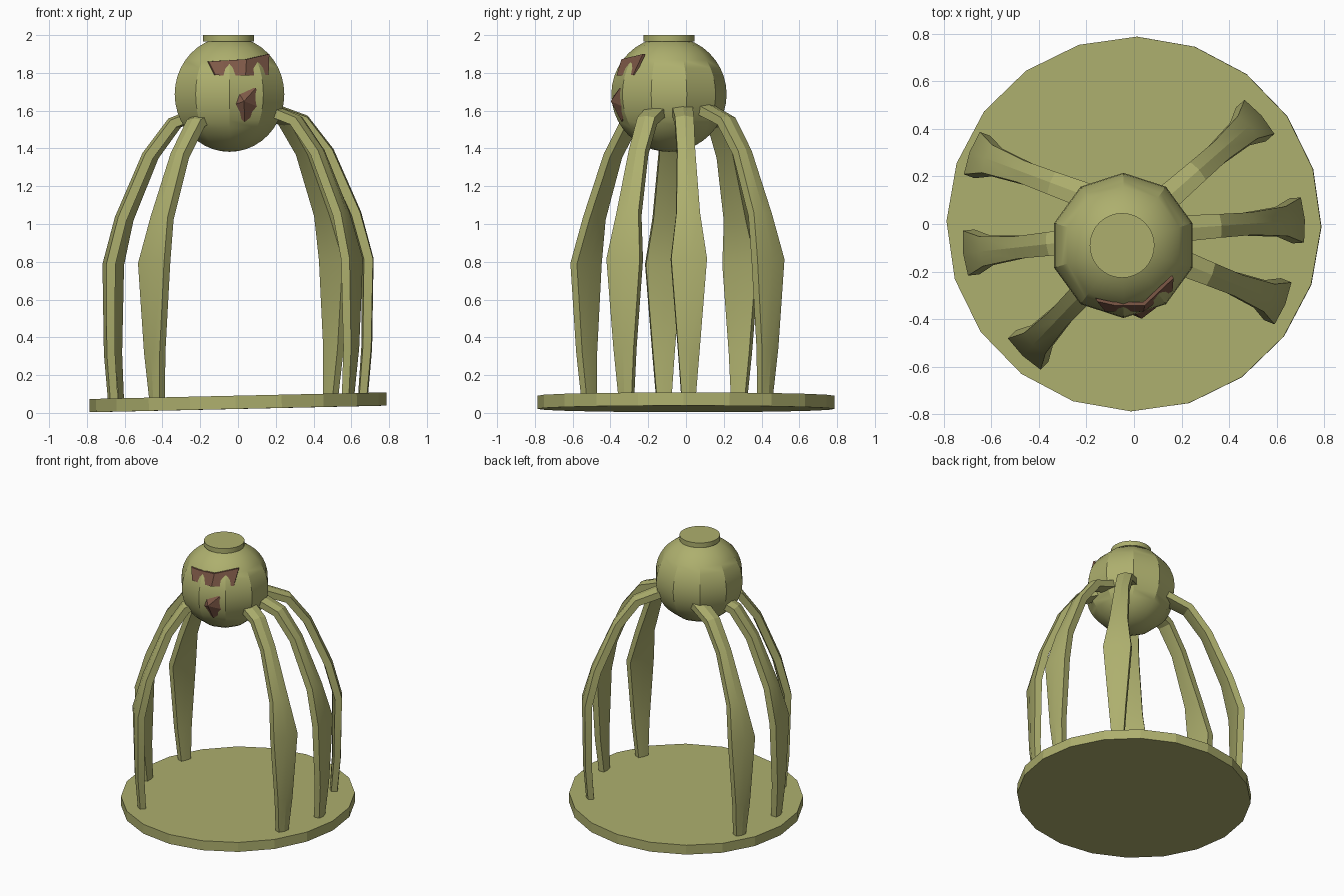
import bpy, bmesh, math
from mathutils import Vector

if "Cube" in bpy.data.objects:
    bpy.data.objects.remove(bpy.data.objects["Cube"])


def material(name, rgb):
    m = bpy.data.materials.new(name)
    m.diffuse_color = (*rgb, 1)
    m.use_nodes = True
    m.node_tree.nodes["Principled BSDF"].inputs["Base Color"].default_value = m.diffuse_color
    return m


OLIVE = material("olive", (0.42, 0.43, 0.155))
BROWN = material("brown", (0.21, 0.10, 0.064))
TILT = 0.0223  # base and legs lean up slightly toward +x


def make(name, verts, faces, mat):
    mesh = bpy.data.meshes.new(name)
    mesh.from_pydata([tuple(v) for v in verts], [], faces)
    bm = bmesh.new()
    bm.from_mesh(mesh)
    bmesh.ops.recalc_face_normals(bm, faces=bm.faces)
    bm.to_mesh(mesh)
    bm.free()
    mesh.materials.append(mat)
    ob = bpy.data.objects.new(name, mesh)
    bpy.context.collection.objects.link(ob)
    return ob


def loft(name, rings, mat):
    n = len(rings[0])
    verts = [v for r in rings for v in r]
    faces = [(i * n + j, i * n + (j + 1) % n, (i + 1) * n + (j + 1) % n, (i + 1) * n + j)
             for i in range(len(rings) - 1) for j in range(n)]
    faces += [tuple(range(n)), tuple(range(len(verts) - n, len(verts)))]
    return make(name, verts, faces, mat)


def smooth(ob, angle):
    bpy.ops.object.select_all(action='DESELECT')
    ob.select_set(True)
    bpy.context.view_layer.objects.active = ob
    bpy.ops.object.shade_smooth_by_angle(angle=math.radians(angle))


# tilted base disc
bpy.ops.mesh.primitive_cylinder_add(vertices=20, radius=0.787, depth=0.07, location=(0, 0, 0.056),
                                    rotation=(0, -TILT, math.radians(-0.9)))
base = bpy.context.object
base.name = "base_disc"
base.data.materials.append(OLIVE)

# ten-sided round head
bpy.ops.mesh.primitive_uv_sphere_add(segments=10, ring_count=20, radius=0.305, location=(-0.045, -0.09, 1.687))
head = bpy.context.object
head.name = "head"
head.data.materials.append(OLIVE)
smooth(head, 30)

# cap on top of the head
bpy.ops.mesh.primitive_cylinder_add(vertices=32, radius=0.136, depth=0.035, location=(-0.05, -0.09, 1.9825))
cap = bpy.context.object
cap.name = "head_cap"
cap.data.materials.append(OLIVE)
smooth(cap, 30)

# legs: (fraction outward, height, width, thickness)
PROFILE = [(0.0, 1.60, 0.11, 0.06), (0.32, 1.54, 0.10, 0.06), (0.58, 1.37, 0.095, 0.06),
           (0.87, 1.04, 0.125, 0.06), (1.0, 0.80, 0.19, 0.06), (0.99, 0.33, 0.115, 0.055),
           (0.95, 0.07, 0.075, 0.05)]


def leg(name, start, end):
    a, b = Vector((*start, 0)), Vector((*end, 0))
    out = (b - a).normalized()
    side = Vector((-out.y, out.x, 0))
    path = []
    for s, z, _, _ in PROFILE:
        p = a.lerp(b, s)
        p.z = z + TILT * p.x
        path.append(p)
    rings = []
    for i, (p, (_, _, w, t)) in enumerate(zip(path, PROFILE)):
        tangent = (path[min(i + 1, len(path) - 1)] - path[max(i - 1, 0)]).normalized()
        nrm = side.cross(tangent).normalized()
        if nrm.dot(out) < 0:
            nrm = -nrm
        section = [(-0.5, -0.42), (0, -0.5), (0.5, -0.42), (0.5, 0.38), (0, 0.55), (-0.5, 0.38)]
        rings.append([p + side * (u * w) + nrm * (v * t) for u, v in section])
    smooth(loft(name, rings, OLIVE), 20)


leg("back_right_leg", (0.14, 0.11), (0.51, 0.435))
leg("middle_right_leg", (0.19, -0.02), (0.685, 0.015))
leg("front_right_leg", (0.17, -0.15), (0.605, -0.325))
leg("front_left_leg", (-0.12, -0.19), (-0.445, -0.53))
leg("middle_left_leg", (-0.19, -0.065), (-0.685, -0.12))
leg("back_left_leg", (-0.18, 0.11), (-0.66, 0.29))

# brow band: columns of (x, outer y, z) at bottom and top
bottom = [(-0.12, -0.368, 1.79), (-0.07, -0.368, 1.785), (0.04, -0.368, 1.785), (0.162, -0.28, 1.79)]
top = [(-0.155, -0.325, 1.86), (-0.08, -0.342, 1.865), (0.045, -0.342, 1.872), (0.166, -0.228, 1.90)]
inward = Vector((-0.006, 0.014, 0))
loft("brow_band", [[Vector(lo), Vector(hi), Vector(hi) + inward, Vector(lo) + inward]
                   for lo, hi in zip(bottom, top)], BROWN)

# faceted five-sided nose
nose = [(-0.012, -0.36, 1.717), (0.095, -0.35, 1.72), (0.13, -0.315, 1.612),
        (0.035, -0.34, 1.54), (-0.055, -0.36, 1.618),
        (0.032, -0.398, 1.65), (0.035, -0.26, 1.635)]
make("nose", nose, [(i, (i + 1) % 5, tip) for tip in (5, 6) for i in range(5)], BROWN)
